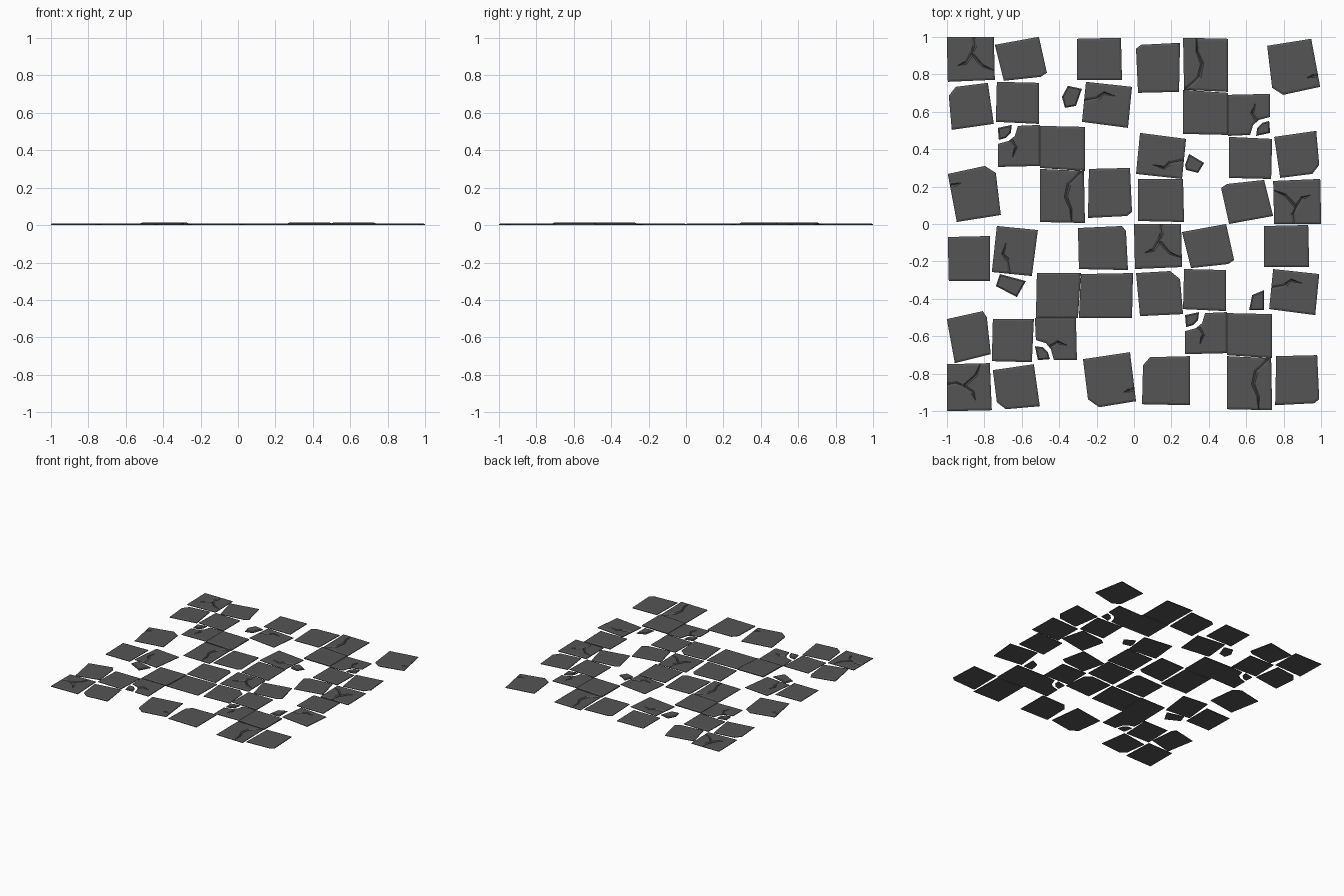
import bpy, bmesh, math
from mathutils import Vector, Matrix

if "Cube" in bpy.data.objects:
    bpy.data.objects.remove(bpy.data.objects["Cube"])

UNIT = 187.0      # drawing units per quarter of the floor (1.0 wide)
TOP = 0.010       # tile height
RIM = 0.005       # height where the worn bevel starts

stone = bpy.data.materials.new("dark_grey_stone")
stone.diffuse_color = (0.09, 0.09, 0.09, 1)
stone.use_nodes = True
stone.node_tree.nodes["Principled BSDF"].inputs["Base Color"].default_value = stone.diffuse_color


def place(points, centre, degrees):
    """Drawing coordinates (from the quarter's top left corner) to world xy."""
    turn = Matrix.Rotation(math.radians(degrees), 2)
    return [turn @ Vector((u / UNIT - 0.5, 0.5 - v / UNIT)) + Vector(centre)
            for u, v in points]


def finish(bm, name):
    bmesh.ops.recalc_face_normals(bm, faces=bm.faces)
    mesh = bpy.data.meshes.new(name)
    bm.to_mesh(mesh)
    bm.free()
    obj = bpy.data.objects.new(name, mesh)
    bpy.context.collection.objects.link(obj)
    return obj


def slab(name, pts, lift=0.0, bevel=0.011):
    """Flat stone with a chamfered upper edge."""
    bm = bmesh.new()
    low = [bm.verts.new((p.x, p.y, 0)) for p in pts]
    high = [bm.verts.new((p.x, p.y, RIM + lift)) for p in pts]
    n = len(pts)
    bm.faces.new(low)
    top = bm.faces.new(high)
    for i in range(n):
        j = (i + 1) % n
        bm.faces.new((low[i], low[j], high[j], high[i]))
    bmesh.ops.recalc_face_normals(bm, faces=bm.faces)
    bmesh.ops.inset_individual(bm, faces=[top], thickness=bevel, use_even_offset=True)
    for v in top.verts:
        v.co.z = TOP + lift
    obj = finish(bm, name)
    obj.data.materials.append(stone)
    return obj


def carve(obj, path):
    """Cut a tapering V-shaped crack along a path."""
    bm = bmesh.new()
    rings = []
    n = len(path)
    for i, p in enumerate(path):
        along = (path[min(i + 1, n - 1)] - path[max(i - 1, 0)]).normalized()
        side = Vector((-along.y, along.x)) * (0.0155 * (1 - i / (n - 1)) ** 0.6 + 0.002)
        a, b = p + side, p - side
        rings.append([bm.verts.new((a.x, a.y, 0.0125)), bm.verts.new((b.x, b.y, 0.0125)),
                      bm.verts.new((p.x, p.y, 0.003))])
    for r, s in zip(rings, rings[1:]):
        for k in range(3):
            m = (k + 1) % 3
            bm.faces.new((r[k], r[m], s[m], s[k]))
    bm.faces.new(rings[0])
    bm.faces.new(rings[-1])
    cutter = finish(bm, "crack_cutter")
    cutter.hide_render = True
    mod = obj.modifiers.new("crack", 'BOOLEAN')
    mod.operation = 'DIFFERENCE'
    mod.solver = 'EXACT'
    mod.object = cutter
    bpy.context.view_layer.objects.active = obj
    bpy.ops.object.modifier_apply(modifier=mod.name)
    bpy.data.objects.remove(cutter)


# Outlines of the stones in one quarter
whole = {
    "forked_tile": [(0, 0), (47, 0), (48, 43), (1, 45)],
    "tilted_tile": [(48, 8), (92, 0), (100, 36), (94, 40), (57, 44)],
    "plain_tile": [(130, 2), (174, 1), (175, 43), (130, 43)],
    "clipped_tile": [(2, 59), (9, 50), (41, 46), (47, 87), (5, 93)],
    "square_tile": [(50, 45), (92, 46), (92, 87), (49, 85)],
    "raised_tile": [(93, 89), (138, 90), (138, 134), (93, 131)],
}
worn = {
    "rubble_chunk": [(115, 60), (121, 49), (135, 52), (129, 69), (118, 71)],
    "chipped_tile": [(139, 45), (185, 50), (181, 91), (135, 85)],
    "broken_tile": [(71, 89), (93, 88), (93, 129), (51, 130), (51, 107), (62, 104), (68, 99)],
    "broken_corner": [(51, 91), (65, 88), (64, 96), (59, 101), (52, 103)],
    "large_tile": [(1, 137), (38, 129), (49, 136), (54, 178), (10, 185)],
    "split_tile": [(93, 132), (137, 134), (138, 186), (93, 185)],
    "end_tile": [(142, 132), (183, 131), (185, 175), (180, 179), (141, 181)],
}
# Crack paths, from wide end to tip
cracks = {
    "forked_tile": [[(26, -3), (28, 9), (25, 17), (36, 29), (49, 34)],
                    [(26, 15), (19, 26), (11, 29)]],
    "chipped_tile": [[(135, 64), (151, 61), (157, 56), (168, 59)]],
    "broken_tile": [[(62, 100), (69, 111), (66, 120)]],
    "large_tile": [[(0, 149), (7, 148), (14, 146)]],
    "split_tile": [[(138, 132), (122, 147), (119, 160), (124, 172), (125, 188)]],
}
# Stones that differ from the repeated quarter, in that quarter's own unturned drawing
special = {
    ("back_right", "plain_tile"): [(4, 142), (49, 142), (50, 185), (4, 184)],
    ("back_right", "rubble_chunk"): [(51, 128), (55, 117), (70, 126), (64, 136), (52, 133)],
    ("front_right", "rubble_chunk"): [(115, 86), (118, 71), (130, 66), (130, 86)],
    ("front_left", "rubble_chunk"): [(49, 62), (53, 50), (79, 57), (70, 73)],
    ("front_right", "clipped_tile"): [(2, 49), (36, 47), (46, 55), (49, 90), (6, 92)],
    ("front_right", "large_tile"): [(9, 141), (16, 133), (56, 132), (56, 181), (8, 180)],
    ("front_left", "large_tile"): [(136, 135), (183, 128), (189, 177), (152, 183), (141, 175)],
}
special_cracks = {
    ("front_right", "large_tile"): [],
    ("front_left", "large_tile"): [[(190, 164), (183, 166), (177, 168)]],
    ("front_left", "split_tile"): [],
}

# Four quarters: same layout, turned
quarters = [("back_left", (-0.5, 0.5), 0), ("back_right", (0.5, 0.5), 180),
            ("front_right", (0.5, -0.5), 0), ("front_left", (-0.5, -0.5), 90)]
for quarter, centre, degrees in quarters:
    for part, outline in {**whole, **worn}.items():
        key = (quarter, part)
        turn = 0 if key in special else degrees
        lift = 0.003 if part == "raised_tile" else 0.0
        bevel = 0.007 if part in ("rubble_chunk", "broken_corner") else 0.011
        obj = slab(f"{quarter}_{part}", place(special.get(key, outline), centre, turn), lift, bevel)
        for path in special_cracks.get(key, cracks.get(part, [])):
            carve(obj, place(path, centre, turn))
